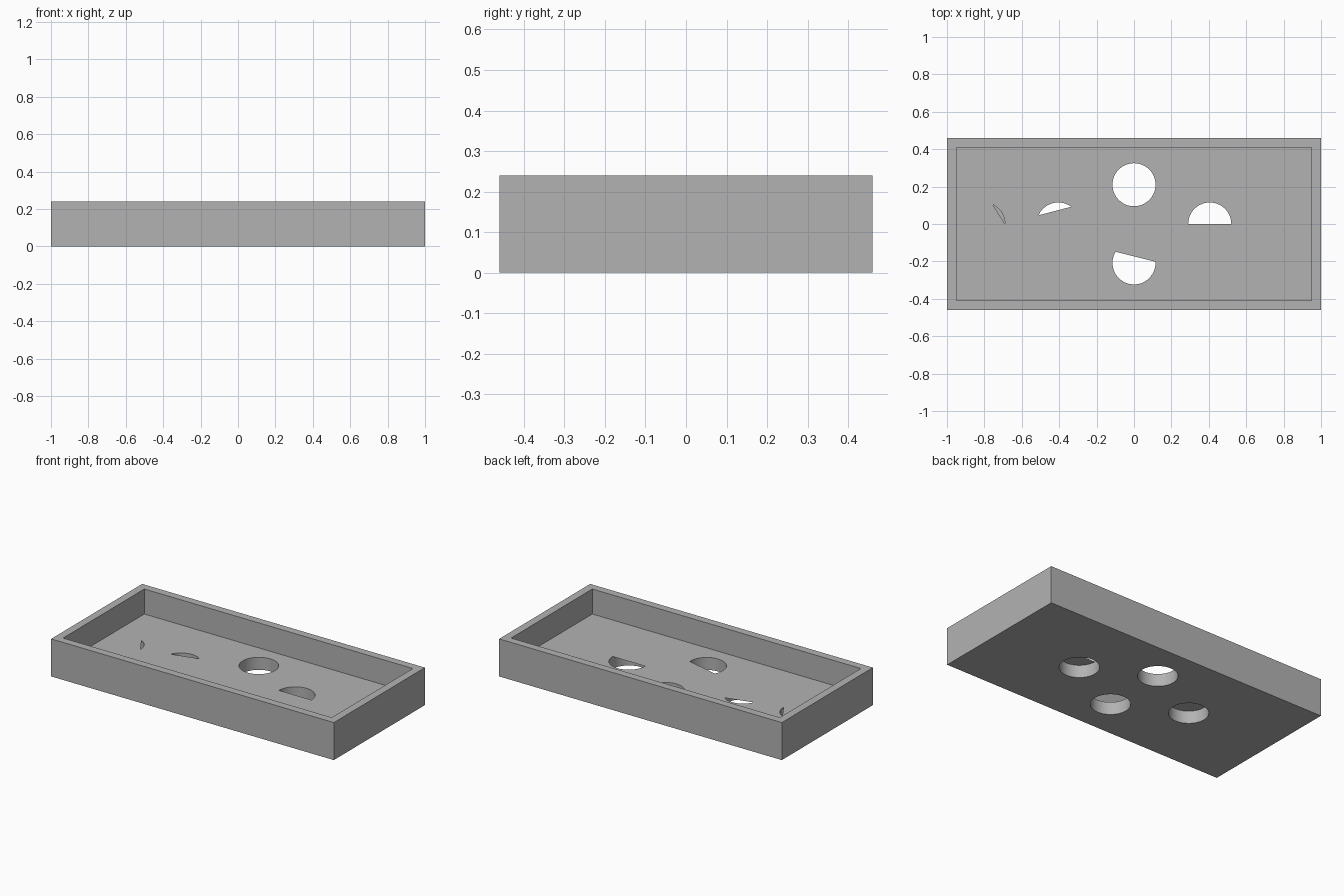
import bpy
import bmesh
from math import cos, sin, radians

if "Cube" in bpy.data.objects:
    bpy.data.objects.remove(bpy.data.objects["Cube"], do_unlink=True)

HALF_X, HALF_Y, HEIGHT = 1.0, 0.46, 0.24
RIM, FLOOR_Z, RADIUS, STEP = 0.05, 0.08, 0.115, 4

# Hole centres, with the arc (in degrees) left open in the tray floor
HOLES = [
    ((0, 0.21), 0, 360),
    ((0.405, 0), 0, 180),
    ((0, -0.208), 149, 363),
    ((-0.405, 0), 53, 156),
    ((-0.805, 0), 0, 64),
]

grey = bpy.data.materials.new("plain grey")
grey.use_nodes = True
grey.diffuse_color = (0.45, 0.45, 0.45, 1)
grey.node_tree.nodes["Principled BSDF"].inputs["Base Color"].default_value = grey.diffuse_color


def finish(name, bm):
    mesh = bpy.data.meshes.new(name)
    bm.to_mesh(mesh)
    bm.free()
    mesh.materials.append(grey)
    obj = bpy.data.objects.new(name, mesh)
    bpy.context.collection.objects.link(obj)
    return obj


def rectangle(x, y, z):
    return [(-x, -y, z), (x, -y, z), (x, y, z), (-x, y, z)]


def arc(centre, start, end, z):
    count = max(2, round((end - start) / STEP))
    points = count if end - start == 360 else count + 1
    angles = [radians(start + (end - start) * i / count) for i in range(points)]
    return [(centre[0] + RADIUS * cos(a), centre[1] + RADIUS * sin(a), z) for a in angles]


def skin(bm, loops, smooth=False):
    """Join successive closed loops with quads."""
    rings = [[bm.verts.new(p) for p in loop] for loop in loops]
    for low, high in zip(rings, rings[1:]):
        n = len(low)
        for i in range(n):
            j = (i + 1) % n
            bm.faces.new((low[i], low[j], high[j], high[i])).smooth = smooth


def sheet(name, outline, openings, up):
    """Flat plate with openings, facing up or down."""
    bm = bmesh.new()
    for loop in [outline] + openings:
        verts = [bm.verts.new(p) for p in loop]
        for a, b in zip(verts, verts[1:] + verts[:1]):
            bm.edges.new((a, b))
    bmesh.ops.triangle_fill(bm, use_beauty=True, use_dissolve=False, edges=bm.edges[:])
    bm.normal_update()
    for face in bm.faces:
        if (face.normal.z > 0) != up:
            face.normal_flip()
    return finish(name, bm)


# Outer sides, rim and inner sides
inner_x, inner_y = HALF_X - RIM, HALF_Y - RIM
walls = bmesh.new()
skin(walls, [rectangle(HALF_X, HALF_Y, 0), rectangle(HALF_X, HALF_Y, HEIGHT),
             rectangle(inner_x, inner_y, HEIGHT), rectangle(inner_x, inner_y, FLOOR_Z)])
finish("tray_walls", walls)

# Floor with partly covered openings
sheet("tray_floor", rectangle(inner_x, inner_y, FLOOR_Z),
      [arc(c, start, end, FLOOR_Z) for c, start, end in HOLES], True)

# Underside with four full round openings
sheet("tray_underside", rectangle(HALF_X, HALF_Y, 0),
      [arc(c, 0, 360, 0) for c, start, end in HOLES[:4]], False)

# Round hole linings, facing their axes
linings = bmesh.new()
for centre, start, end in HOLES:
    skin(linings, [arc(centre, 0, 360, FLOOR_Z), arc(centre, 0, 360, 0)], True)
finish("hole_linings", linings)
